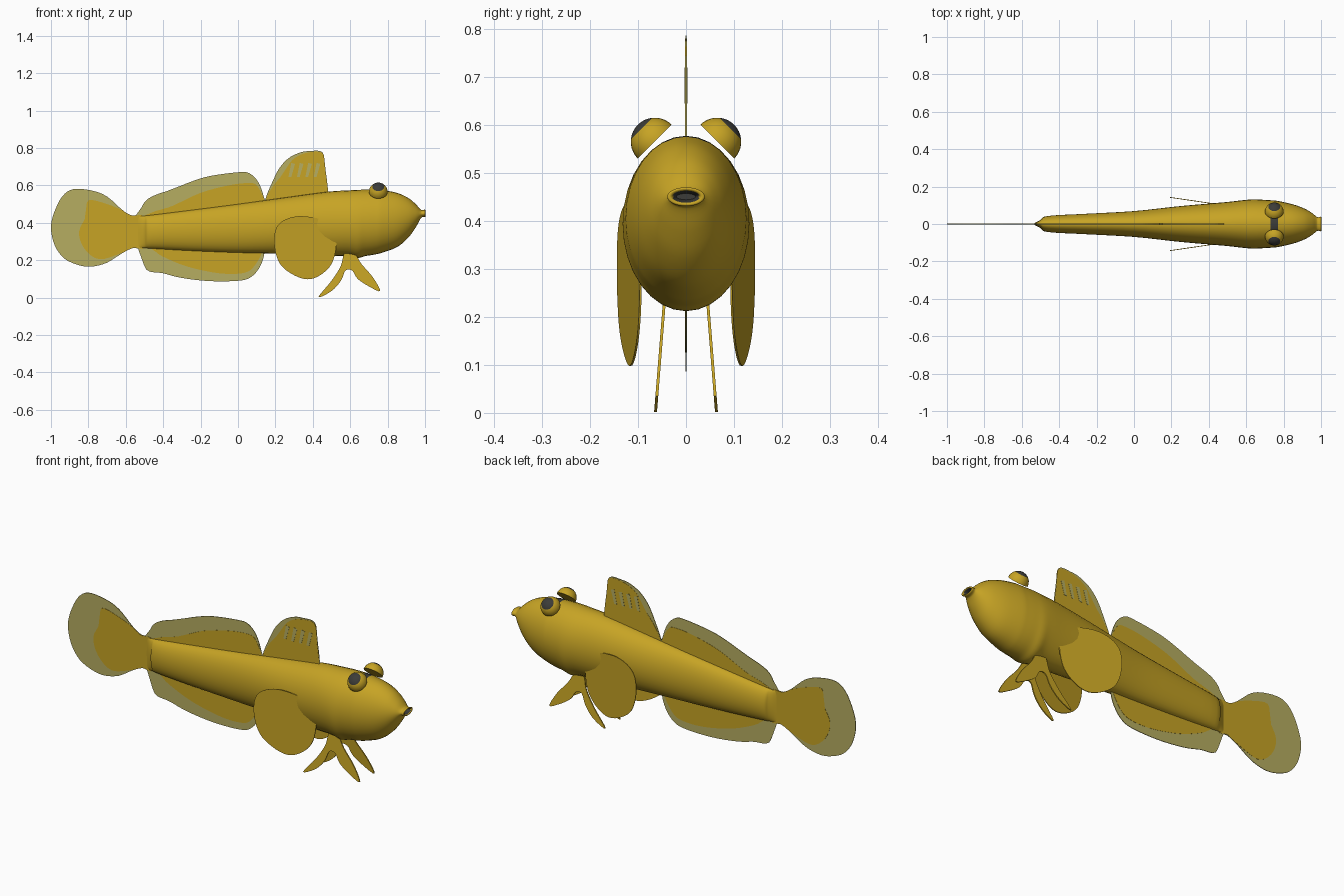
import bpy, bmesh, math
from mathutils import Matrix, Vector

cube = bpy.data.objects.get("Cube")
if cube:
    bpy.data.objects.remove(cube)


def material(name, r, g, b):
    m = bpy.data.materials.new(name)
    m.use_nodes = True
    m.diffuse_color = (r, g, b, 1)
    bsdf = m.node_tree.nodes["Principled BSDF"]
    bsdf.inputs["Base Color"].default_value = (r, g, b, 1)
    bsdf.inputs["Roughness"].default_value = 0.7
    return m


GOLD = material("golden skin", 0.57, 0.37, 0.018)
PALE = material("pale olive fin edge", 0.47, 0.42, 0.12)
DARK = material("dark grey", 0.045, 0.045, 0.04)


def finish(name, bm, mats, smooth=None):
    bmesh.ops.recalc_face_normals(bm, faces=bm.faces)
    me = bpy.data.meshes.new(name)
    bm.to_mesh(me)
    bm.free()
    for m in mats:
        me.materials.append(m)
    ob = bpy.data.objects.new(name, me)
    bpy.context.collection.objects.link(ob)
    if smooth:
        bpy.ops.object.select_all(action='DESELECT')
        ob.select_set(True)
        bpy.context.view_layer.objects.active = ob
        bpy.ops.object.shade_smooth_by_angle(angle=math.radians(smooth))
    return ob


def spline(points, steps, closed=False):
    """Catmull-Rom curve through points of any dimension."""
    pts = [Vector(p) for p in points]
    n = len(pts)
    get = (lambda i: pts[i % n]) if closed else (lambda i: pts[max(0, min(n - 1, i))])
    out = []
    for i in range(n if closed else n - 1):
        a, b, c, d = (get(i + k) for k in (-1, 0, 1, 2))
        for s in range(steps):
            t = s / steps
            out.append(b + (c - a) * t / 2 + (a * 2 - b * 5 + c * 4 - d) * t * t / 2
                       + (b * 3 - a - c * 3 + d) * t ** 3 / 2)
    return out if closed else out + [pts[-1]]


def plate(name, outline, mat, thick=0.003, offset=lambda x, z: 0, steps=4):
    """Thin sheet standing in the XZ plane, moved sideways by offset."""
    bm = bmesh.new()
    pts = spline(outline, steps, True) if steps > 1 else [Vector(p) for p in outline]
    sides = [[bm.verts.new((p.x, offset(p.x, p.y) + s * thick / 2, p.y)) for p in pts]
             for s in (-1, 1)]
    for side in sides:
        bm.faces.new(side)
    n = len(pts)
    for i in range(n):
        j = (i + 1) % n
        bm.faces.new((sides[0][i], sides[0][j], sides[1][j], sides[1][i]))
    bmesh.ops.triangulate(bm, faces=[f for f in bm.faces if len(f.verts) > 4])
    return finish(name, bm, [mat])


# Body: elliptical rings given as x, top, bottom, half width
rings = [(-.535, .437, .265, .003), (-.5, .438, .265, .022), (-.46, .442, .262, .043),
         (-.25, .468, .25, .055), (0, .5, .24, .069), (.25, .535, .234, .096),
         (.48, .566, .224, .116), (.59, .573, .222, .128), (.64, .576, .212, .132),
         (.68, .577, .222, .13), (.73, .577, .23, .127), (.77, .575, .24, .123),
         (.85, .56, .27, .105), (.91, .533, .32, .083), (.95, .5, .375, .06),
         (.975, .472, .42, .04), (.985, .468, .43, .036), (1, .47, .431, .039),
         (.999, .463, .438, .029), (.97, .457, .444, .02)]
SEG = 32
bm = bmesh.new()
loops = []
for x, top, low, half in spline(rings, 4):
    mid, tall = (top + low) / 2, (top - low) / 2
    loops.append([bm.verts.new((x, half * math.sin(a), mid + tall * math.cos(a)))
                  for a in (2 * math.pi * k / SEG for k in range(SEG))])
for a, b in zip(loops, loops[1:]):
    for k in range(SEG):
        bm.faces.new((a[k], a[k - 1], b[k - 1], b[k]))
bm.faces.new(loops[0])
throat = bm.faces.new(loops[-1])
throat.material_index = 1
for f in bm.faces:
    c = f.calc_center_median()
    # dark band across the crown, between the eyes
    if .73 < c.x < .77 and abs(c.y) < .04 and c.z > .5:
        f.material_index = 1
# inside of the mouth
for loop in loops[-4:]:
    for v in loop:
        for f in v.link_faces:
            if all(abs(w.co.y) < .0285 for w in f.verts) and f.calc_center_median().x < .998:
                f.material_index = 1
finish("body", bm, [GOLD, DARK], 50)

# Tail fin
plate("tail_fin_edge",
      [(-.5, .43), (-.57, .44), (-.62, .47), (-.7, .54), (-.78, .572), (-.88, .58),
       (-.94, .54), (-.985, .45), (-1, .37), (-.98, .28), (-.93, .21), (-.85, .173),
       (-.78, .166), (-.7, .187), (-.62, .237), (-.56, .265), (-.5, .27)], PALE)
plate("tail_fin_centre",
      [(-.5, .428), (-.57, .438), (-.62, .467), (-.7, .5), (-.8, .52), (-.81, .44),
       (-.85, .35), (-.82, .26), (-.74, .205), (-.62, .24), (-.56, .268), (-.5, .272)],
      GOLD, .005)

# Rear dorsal fin
plate("rear_dorsal_edge",
      [(-.51, .42), (-.52, .46), (-.5, .51), (-.45, .545), (-.35, .58), (-.25, .62),
       (-.15, .65), (0, .67), (.06, .665), (.11, .615), (.14, .52), (.12, .45)], PALE)
plate("rear_dorsal_centre",
      [(-.48, .42), (-.46, .455), (-.35, .49), (-.2, .56), (-.05, .6), (.05, .612),
       (.1, .6), (.135, .525), (.12, .45)], GOLD, .005)

# Anal fin
plate("anal_fin_edge",
      [(-.5, .3), (-.515, .255), (-.49, .15), (-.4, .13), (-.3, .105), (-.15, .088),
       (0, .09), (.07, .11), (.12, .17), (.14, .25), (.1, .3)], PALE)
plate("anal_fin_centre",
      [(-.45, .3), (-.44, .245), (-.36, .2), (-.25, .16), (-.1, .13), (.02, .13),
       (.08, .16), (.13, .25), (.1, .3)], GOLD, .005)

# Front dorsal fin with pale streaks
plate("front_dorsal_edge",
      [(.15, .47), (.148, .53), (.18, .61), (.22, .69), (.27, .745), (.33, .775),
       (.38, .783), (.45, .778), (.465, .7), (.48, .57), (.46, .5)], PALE)
plate("front_dorsal_centre",
      [(.16, .47), (.152, .53), (.19, .6), (.24, .66), (.29, .735), (.36, .772),
       (.45, .774), (.463, .7), (.478, .57), (.46, .5)], GOLD, .005)
for i in range(4):
    x = .27 + .045 * i
    plate(f"dorsal_streak_{i + 1}",
          [(x, .645), (x + .015, .645), (x + .035, .715), (x + .015, .72)],
          PALE, .007, steps=1)

# Paired parts on both flanks
pectoral = [(.52, .37), (.525, .27), (.5, .18), (.44, .12), (.37, .098), (.29, .125),
            (.225, .18), (.195, .27), (.2, .36), (.24, .41), (.32, .435), (.42, .425),
            (.49, .4)]
pelvic = [(.57, .24), (.55, .17), (.5, .09), (.43, .003), (.5, .035), (.55, .09),
          (.575, .145), (.61, .145), (.64, .1), (.7, .06), (.76, .035), (.72, .11),
          (.66, .18), (.62, .24)]
for side, s in (("front", -1), ("back", 1)):
    plate(f"{side}_pectoral_fin", pectoral, GOLD, .004,
          lambda x, z: s * (.118 - .145 * (x - .36)))
    plate(f"{side}_pelvic_fin", pelvic, GOLD, .006,
          lambda x, z: s * (.046 + .08 * (.22 - z)))
    # Domed eye tilted outward, with the pupil around its pole
    bm = bmesh.new()
    bmesh.ops.create_uvsphere(bm, u_segments=28, v_segments=18, radius=.05)
    bmesh.ops.delete(bm, geom=[v for v in bm.verts if v.co.z < -.001], context='VERTS')
    bmesh.ops.holes_fill(bm, edges=[e for e in bm.edges if e.is_boundary])
    for f in bm.faces:
        f.material_index = int(f.calc_center_median().z > .05 * math.cos(math.radians(40)))
    bm.transform(Matrix.Translation((.75, s * .065, .565))
                 @ Matrix.Rotation(-s * math.pi / 4, 4, 'X'))
    finish(f"{side}_eye", bm, [GOLD, DARK], 40)
